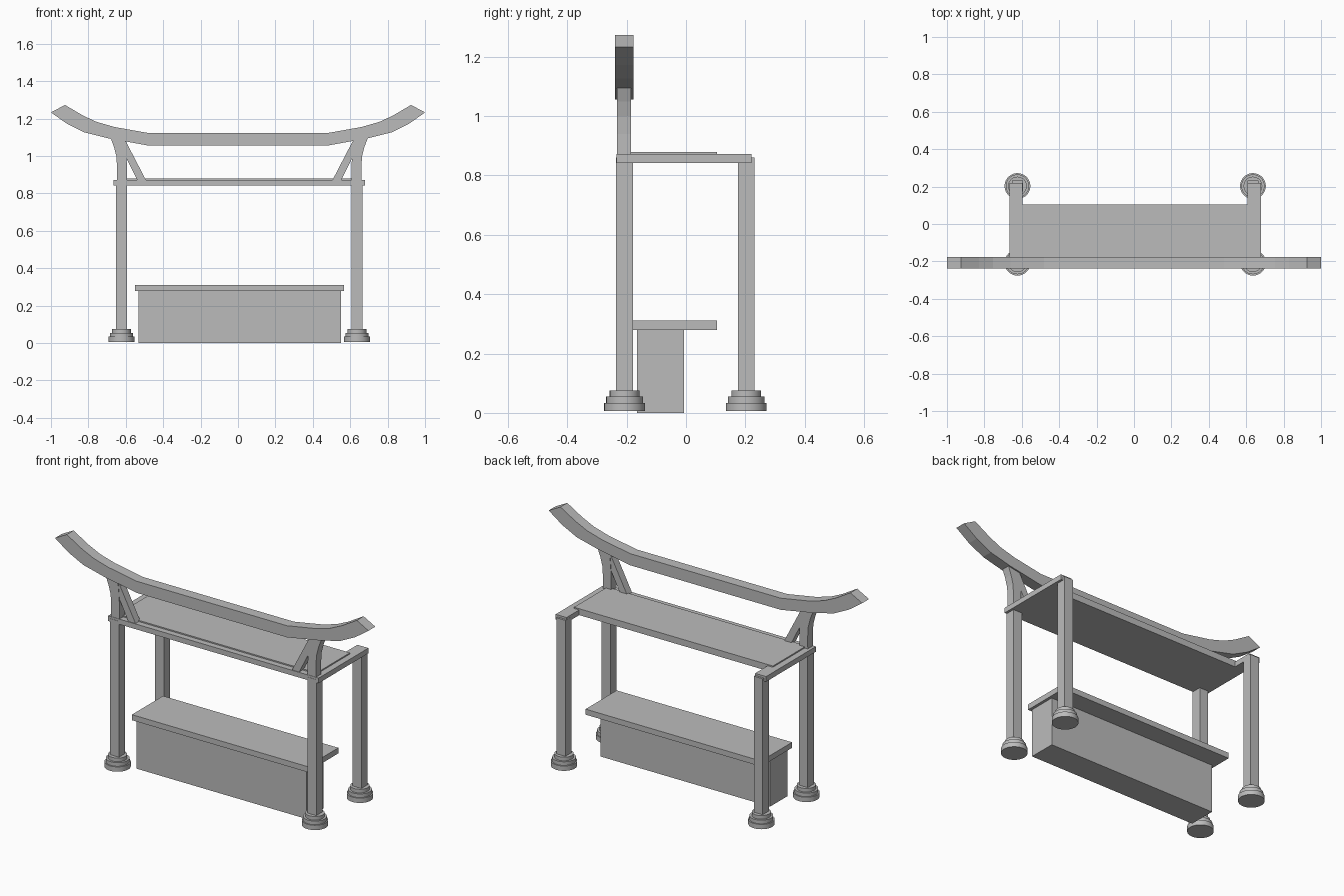
import bpy
import bmesh
import math

cube = bpy.data.objects.get("Cube")
if cube:
    bpy.data.objects.remove(cube, do_unlink=True)

# One plain grey for the whole stall
grey = bpy.data.materials.new("plain_grey")
grey.use_nodes = True
COLOUR = (0.5, 0.5, 0.5, 1)
grey.diffuse_color = COLOUR
grey.node_tree.nodes["Principled BSDF"].inputs["Base Color"].default_value = COLOUR

CX = 0.0065  # centre line of the posts and counter


def finish(name, bm):
    bmesh.ops.recalc_face_normals(bm, faces=bm.faces)
    mesh = bpy.data.meshes.new(name)
    bm.to_mesh(mesh)
    bm.free()
    mesh.materials.append(grey)
    obj = bpy.data.objects.new(name, mesh)
    bpy.context.collection.objects.link(obj)
    return obj


def box(name, x, y, z):
    """Box from its (low, high) range on each axis."""
    bm = bmesh.new()
    bmesh.ops.create_cube(bm, size=1)
    for v in bm.verts:
        v.co = [r[0] if c < 0 else r[1] for c, r in zip(v.co, (x, y, z))]
    return finish(name, bm)


def slab(name, outline, y):
    """Extrude an (x, z) outline along y."""
    bm = bmesh.new()
    face = bm.faces.new([bm.verts.new((px, y[0], pz)) for px, pz in outline])
    new = bmesh.ops.extrude_face_region(bm, geom=[face])["geom"]
    for v in new:
        if isinstance(v, bmesh.types.BMVert):
            v.co.y = y[1]
    return finish(name, bm)


def stepped_base(name, x, y):
    """Turned foot with three round tiers."""
    profile = [(0.069, 0.006), (0.069, 0.034), (0.062, 0.034),
               (0.062, 0.055), (0.05, 0.055), (0.05, 0.076)]
    n = 32
    bm = bmesh.new()
    rings = [[bm.verts.new((x + r * math.cos(math.tau * i / n),
                            y + r * math.sin(math.tau * i / n), z))
              for i in range(n)] for r, z in profile]
    for a, b in zip(rings, rings[1:]):
        for i in range(n):
            j = (i + 1) % n
            bm.faces.new((a[i], a[j], b[j], b[i]))
    bm.faces.new(rings[0])
    bm.faces.new(rings[-1])
    obj = finish(name, bm)
    bpy.ops.object.select_all(action="DESELECT")
    obj.select_set(True)
    bpy.context.view_layer.objects.active = obj
    bpy.ops.object.shade_smooth_by_angle(angle=math.radians(30))


# Posts and feet
for side, sx in (("left", 1), ("right", -1)):
    x = CX + sx * 0.6295
    for end, y in (("front", -0.207), ("back", 0.203)):
        stepped_base(f"{end}_{side}_foot", x, y)
        box(f"{end}_{side}_post", (x - 0.0285, x + 0.0285),
            (y - 0.0285, y + 0.0285), (0.07, 0.86))

    # Side rail under the shelf panel
    inner, outer = CX + sx * 0.6015, CX + sx * 0.6715
    box(f"{side}_rail", sorted((inner, outer)), (-0.234, 0.22), (0.842, 0.872))

    # Flared upright and diagonal brace carrying the top beam
    upright = [(0.654, 0.86), (0.653, 0.94), (0.657, 1.0), (0.67, 1.05),
               (0.693, 1.11), (0.611, 1.09), (0.605, 1.03), (0.601, 0.96),
               (0.6, 0.86)]
    brace = [(0.612, 1.08), (0.605, 1.076), (0.498, 0.87),
             (0.544, 0.87), (0.602, 0.985)]
    slab(f"{side}_upright", [(CX + sx * px, pz) for px, pz in upright], (-0.232, -0.185))
    slab(f"{side}_brace", [(CX + sx * px, pz) for px, pz in brace], (-0.23, -0.187))

# Shelf frame and panel
box("front_rail", (-0.665, 0.678), (-0.234, -0.18), (0.842, 0.872))
box("shelf_panel", (-0.628, 0.641), (-0.2, 0.105), (0.842, 0.879))

# Counter
box("counter_body", (-0.532, 0.551), (-0.165, -0.006), (0, 0.28))
box("counter_top", (-0.552, 0.567), (-0.178, 0.105), (0.279, 0.311))

# Top beam with upswept ends, mirrored from one half
upper = [(0.48, 1.123), (0.66, 1.155), (0.755, 1.182), (0.83, 1.217), (0.925, 1.273)]
lower = [(1.0, 1.233), (0.915, 1.173), (0.82, 1.126), (0.69, 1.094), (0.48, 1.056)]
half = upper + lower
slab("top_beam", half + [(-px, pz) for px, pz in reversed(half)], (-0.239, -0.177))
